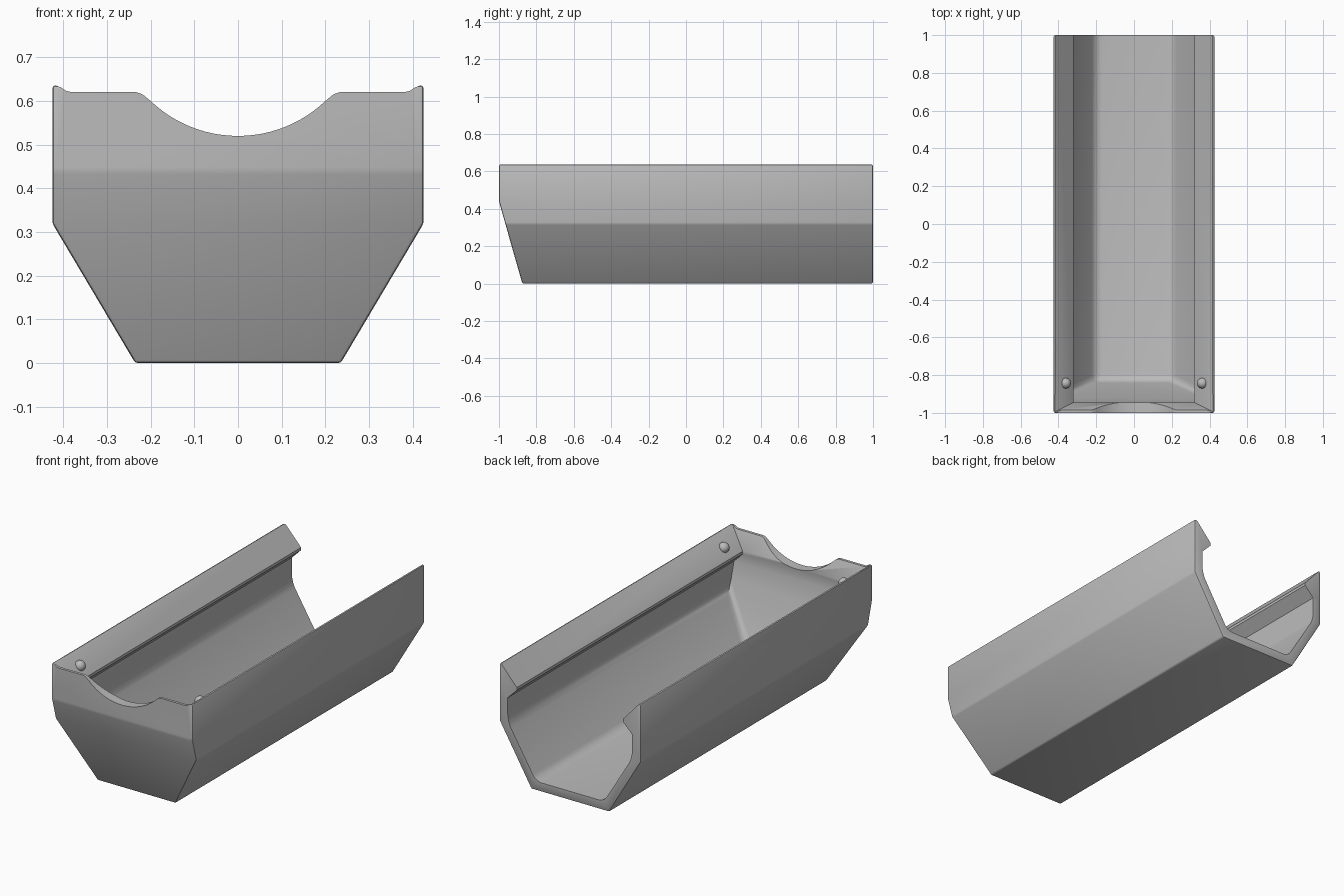
import bpy
import bmesh
from math import radians, sin, cos, asin

cube = bpy.data.objects.get("Cube")
if cube:
    bpy.data.objects.remove(cube, do_unlink=True)

GREY = (0.5, 0.5, 0.5, 1)
grey = bpy.data.materials.new("plain grey")
grey.use_nodes = True
grey.diffuse_color = GREY
grey.node_tree.nodes["Principled BSDF"].inputs["Base Color"].default_value = GREY


def finish(bm, name):
    bmesh.ops.recalc_face_normals(bm, faces=bm.faces)
    mesh = bpy.data.meshes.new(name)
    bm.to_mesh(mesh)
    bm.free()
    obj = bpy.data.objects.new(name, mesh)
    bpy.context.collection.objects.link(obj)
    mesh.materials.append(grey)
    return obj


def loft(rows, back):
    """Stack rectangles given as (half width, height, front y)."""
    bm = bmesh.new()
    rings = [[bm.verts.new(p) for p in ((-x, y, z), (x, y, z), (x, back, z), (-x, back, z))]
             for x, z, y in rows]
    for low, high in zip(rings, rings[1:]):
        for i in range(4):
            j = (i + 1) % 4
            bm.faces.new((low[i], low[j], high[j], high[i]))
    bm.faces.new(rings[0])
    bm.faces.new(rings[-1])
    bmesh.ops.recalc_face_normals(bm, faces=bm.faces)
    return bm


def soften(bm, width, segments, rule):
    edges = [e for e in bm.edges if e.calc_face_angle(0) > 0.2
             and all(rule(v.co) for v in e.verts)]
    bmesh.ops.bevel(bm, geom=edges, offset=width, segments=segments,
                    profile=0.5, affect='EDGES')


def cut(obj, cutter):
    cutter.hide_render = True
    mod = obj.modifiers.new("cut", 'BOOLEAN')
    mod.operation = 'DIFFERENCE'
    mod.solver = 'EXACT'
    mod.object = cutter
    bpy.context.view_layer.objects.active = obj
    bpy.ops.object.modifier_apply(modifier=mod.name)
    bpy.data.objects.remove(cutter, do_unlink=True)


def shade(obj, angle):
    bpy.ops.object.select_all(action='DESELECT')
    obj.select_set(True)
    bpy.context.view_layer.objects.active = obj
    bpy.ops.object.shade_smooth_by_angle(angle=radians(angle))


# Outer shell with tapered sides and a raked front
shell = loft([(0.235, 0, -0.875), (0.425, 0.32, -0.966),
              (0.425, 0.44, -1), (0.425, 0.636, -1)], 1)
soften(shell, 0.008, 2, lambda co: True)
trough = finish(shell, "trough_body")

# Hollow, with overhanging side rails and sloping rims
hollow = loft([(0.205, 0.05, -0.83), (0.375, 0.33, -0.911), (0.375, 0.46, -0.949),
               (0.32, 0.515, -0.946), (0.32, 0.53, -0.945),
               (0.415, 0.635, -0.992), (0.505, 0.735, -1.037)], 1.1)
soften(hollow, 0.035, 4, lambda co: co.z < 0.4)
cut(trough, finish(hollow, "hollow_cutter"))

# Lowered front edge with a rounded scoop
radius = 0.29
half = asin(0.2 / radius)
side = [(0.43, 0.8), (0.418, 0.636), (0.405, 0.631), (0.393, 0.623), (0.38, 0.62),
        (0.232, 0.62), (0.218, 0.615)]
arc = [(radius * sin(half * k / 12), 0.52 + radius * (1 - cos(half * k / 12)))
       for k in range(12, -13, -1)]
outline = side + arc + [(-x, z) for x, z in reversed(side)]
bm = bmesh.new()
face = bm.faces.new([bm.verts.new((x, -1.1, z)) for x, z in outline])
ext = bmesh.ops.extrude_face_region(bm, geom=[face])
for v in ext["geom"]:
    if isinstance(v, bmesh.types.BMVert):
        v.co.y = -0.9
cut(trough, finish(bm, "scoop_cutter"))
shade(trough, 30)

# Round studs on the rails
for name, s in (("left_stud", 1), ("right_stud", -1)):
    bm = bmesh.new()
    bmesh.ops.create_uvsphere(bm, u_segments=24, v_segments=12, radius=0.028)
    stud = finish(bm, name)
    stud.location = (s * 0.362, -0.843, 0.578)
    shade(stud, 60)
